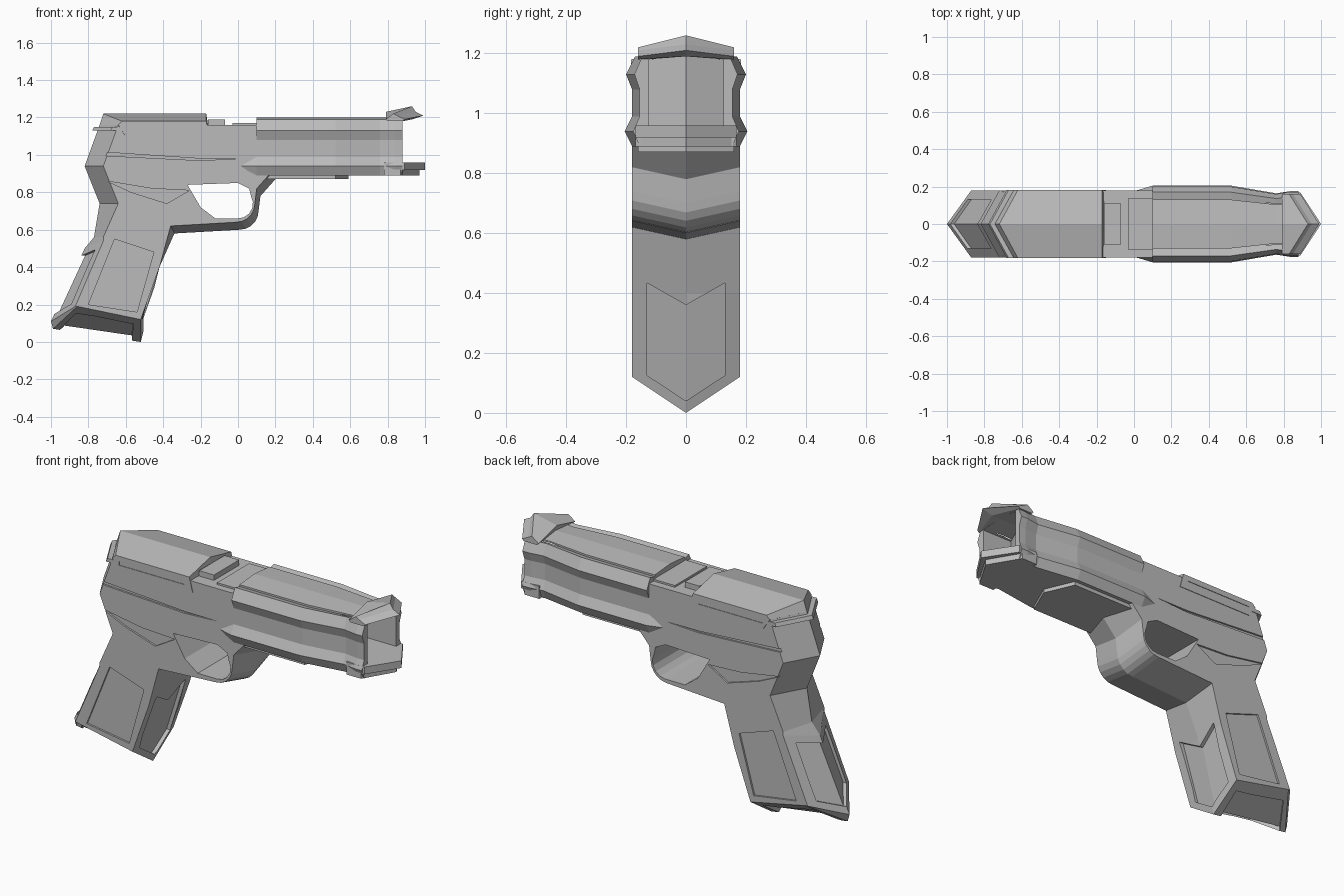
import bpy, bmesh
from math import cos, sin, radians
from mathutils import Vector

old = bpy.data.objects.get("Cube")
if old:
    bpy.data.objects.remove(old, do_unlink=True)

GREY = (0.5, 0.5, 0.5, 1)
mat = bpy.data.materials.new("mid grey")
mat.use_nodes = True
mat.diffuse_color = GREY
mat.node_tree.nodes["Principled BSDF"].inputs["Base Color"].default_value = GREY

# Flank half width, and the shifts that turn a flank profile into a ridge
HALF = .18
NONE = Vector((0, 0))
FORE = Vector((.1, 0))
BACK = -FORE
UP = Vector((0, .04))
DOWN = -UP


def skin(name, rings):
    """Closed solid through rings that have equal point counts."""
    bm = bmesh.new()
    loops = [[bm.verts.new(point) for point in ring] for ring in rings]
    count = len(loops[0])
    for near, far in zip(loops, loops[1:]):
        for i in range(count):
            j = (i + 1) % count
            bm.faces.new((near[i], near[j], far[j], far[i]))
    bm.faces.new(loops[0])
    bm.faces.new(loops[-1][::-1])
    bmesh.ops.recalc_face_normals(bm, faces=bm.faces)
    mesh = bpy.data.meshes.new(name)
    bm.to_mesh(mesh)
    bm.free()
    mesh.materials.append(mat)
    obj = bpy.data.objects.new(name, mesh)
    bpy.context.collection.objects.link(obj)
    return obj


def profile_skin(name, layers):
    """Skin through (y, xz profile) layers."""
    return skin(name, [[(x, y, z) for x, z in profile] for y, profile in layers])


def ridged(name, groups, width=HALF):
    """Groups of (ridge shift, flank points) make a solid with a middle ridge."""
    flank = [Vector(p) for shift, points in groups for p in points]
    ridge = [Vector(p) + shift for shift, points in groups for p in points]
    return profile_skin(name, [(-width, flank), (0, ridge), (width, flank)])


def along_x(name, stations, half):
    """Mirrored half section (y, z) swept along x with a width factor."""
    section = half + [(-y, z) for y, z in reversed(half) if y > 0]
    return skin(name, [[(x, y * factor, z) for y, z in section]
                       for x, factor in stations])


def arc(centre, radius, start, end, steps=5):
    angles = [radians(start + (end - start) * i / steps) for i in range(steps + 1)]
    return [Vector(centre) + radius * Vector((cos(a), sin(a))) for a in angles]


def cut(obj, cutter):
    cutter.hide_render = True
    mod = obj.modifiers.new("cut", "BOOLEAN")
    mod.operation = "DIFFERENCE"
    mod.solver = "EXACT"
    mod.object = cutter
    bpy.context.view_layer.update()
    graph = bpy.context.evaluated_depsgraph_get()
    mesh = bpy.data.meshes.new_from_object(obj.evaluated_get(graph))
    obj.modifiers.clear()
    obj.data = mesh
    bpy.data.objects.remove(cutter, do_unlink=True)


def engrave(obj, points, depth=.01):
    """Recess a shape into both flanks."""
    for sign in (-1, 1):
        layers = [(sign * (HALF - depth), points), (sign * 2 * HALF, points)]
        cut(obj, profile_skin("engraver", layers))


def recess(obj, flank, ridge, push, width=.13):
    """Recess a bordered panel into the ridged face between two edges."""
    panel = [r.lerp(f, width / HALF) for f, r in zip(flank, ridge)]

    def strip(edge):
        a, b = edge[0].lerp(edge[1], .1), edge[0].lerp(edge[1], .9)
        return [a + push, b + push, b - push * 9, a - push * 9]

    layers = [(-width, strip(panel)), (0, strip(ridge)), (width, strip(panel))]
    cut(obj, profile_skin("panel_cutter", layers))


# Grip corners on the flank, and their shifts to the ridge
grip_back = Vector((-.72, .54))
heel = Vector((-.87, .19))
toe = Vector((-.52, .12))
grip_front = Vector((-.42, .4))
back_shift = BACK + DOWN
heel_shift = BACK * 1.3 + DOWN * 2
base_shift = heel_shift + DOWN
toe_shift = DOWN * 3
guard_shift = FORE * .2 + DOWN

# Frame: receiver, grip and trigger guard in one solid
frame = ridged("frame", [
    (BACK, [(-.64, 1.16), (-.72, .94), (-.64, .74)]),
    (BACK / 2, [(-.72, .56)]),
    (back_shift, [grip_back]),
    (heel_shift, [heel]),
    (base_shift, [heel + FORE / 9]),
    (toe_shift, [toe]),
    (NONE, [grip_front]),
    (guard_shift, [(-.36, .62)] + arc((-.01, .74), .1, -90, 0)
     + [(.1, .82), (.18, .91)]),
    (NONE, [(.2, 1.16)])])

# Trigger opening
opening = [(-.27, .84), (-.2, .72), (-.12, .66)] + arc((0, .74), .08, -90, 30)
opening += [(.06, .82), (0, .85)]
cut(frame, profile_skin("opening_cutter", [(-1, opening), (1, opening)]))

# Flank details: grip panel, step above the grip, receiver seam
engrave(frame, [(-.66, .55), (-.45, .48), (-.54, .16), (-.8, .2)])
engrave(frame, [(-.7, .86), (-.46, .82), (-.26, .81), (-.38, .74), (-.57, .8)])
engrave(frame, [(-.8, 1.02), (-.2, .98), (0, .98), (-.2, .97), (-.8, 1)])

# Bordered panels on the back, base and front of the grip
recess(frame, [grip_back, heel],
       [grip_back + back_shift, heel + heel_shift], FORE * .2)
recess(frame, [heel, toe], [heel + base_shift, toe + toe_shift], UP * .7)
recess(frame, [toe, Vector((-.39, .5))], [toe + toe_shift, grip_front], BACK * .2)

# Rear cover with a roof ridge, chevron back and side slot
cover = ridged("rear_cover", [
    (BACK + UP, [(-.62, 1.18)]),
    (UP, [(-.17, 1.18)]),
    (NONE, [(-.15, 1.1)]),
    (BACK / 2, [(-.6, 1.1)]),
    (BACK, [(-.64, 1.16)])], HALF + .003)
engrave(cover, [(-.62, 1.15), (-.2, 1.15), (-.2, 1.13), (-.63, 1.13)], .015)

# Chevron lip below the cover
ridged("rear_lip", [(BACK, [(-.68, 1.13), (-.67, 1.15)]),
                    (NONE, [(-.6, 1.15), (-.6, 1.13)])], HALF + .003)

# Stepped blocks between cover and barrel shroud
along_x("top_block", [(-.16, 1), (-.07, 1)], [(.11, 1.19), (.11, 1.1)])
along_x("top_bridge", [(-.03, 1), (.12, 1)], [(.14, 1.17), (.14, 1.1)])

# Barrel shroud halves with swelling side rails
taper = [(.1, 1), (.52, 1), (.76, .8), (.84, .86), (.88, .86)]
upper = along_x("upper_shroud", taper, [
    (0, 1.2), (.13, 1.19), (.13, 1.18), (.17, 1.19), (.2, 1.13),
    (HALF, 1.08), (HALF, 1.03)])
lower = along_x("lower_shroud", [(.01, .87)] + taper, [
    (HALF, 1.03), (HALF, .99), (.205, .94), (HALF, .89)])

# Muzzle opening with a ridged back wall
for part in (upper, lower):
    cut(part, ridged("muzzle_cutter", [
        (FORE / 2, [(.7, .96)]),
        (NONE, [(1.2, .96)]),
        (UP / 4, [(1.2, 1.18)]),
        (FORE / 2 + UP / 4, [(.7, 1.18)])], .125))

# Muzzle prow: raised sight above, lip below
ridged("front_sight", [
    (UP, [(.79, 1.19)]),
    (FORE + UP, [(.83, 1.22)]),
    (FORE + UP / 2, [(.85, 1.21), (.89, 1.19)]),
    (FORE / 2 + UP / 4, [(.88, 1.18)]),
    (UP / 4, [(.8, 1.18)])], .16)
ridged("muzzle_lip", [
    (NONE, [(.78, .89)]),
    (FORE, [(.87, .89), (.87, .92)]),
    (FORE * 1.1, [(.89, .92), (.89, .96)]),
    (NONE, [(.78, .96)])], .168)

# Plate under the shroud with a chevron nose
ridged("under_plate", [(NONE, [(.15, .9), (.15, .87)]),
                       (FORE * .7, [(.52, .87), (.52, .9)])], .16)
